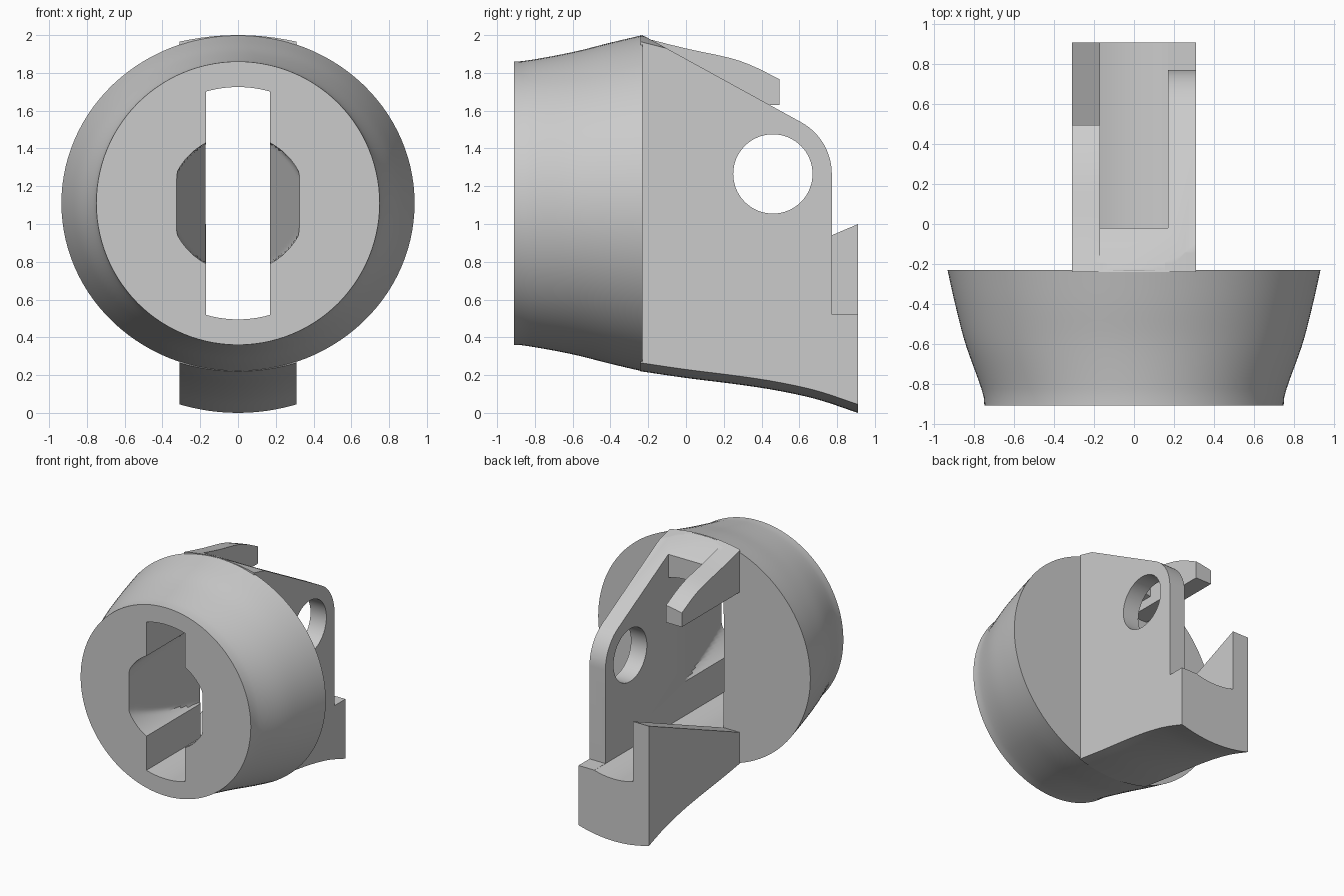
import bpy, bmesh, math

if "Cube" in bpy.data.objects:
    bpy.data.objects.remove(bpy.data.objects["Cube"])

CZ = 1.11          # height of the socket axis
HALF = 0.31        # half width of the rear arm
SLOT = 0.17        # half width of the slot

grey = bpy.data.materials.new("light_grey")
grey.diffuse_color = (0.6, 0.6, 0.6, 1)
grey.use_nodes = True
grey.node_tree.nodes["Principled BSDF"].inputs["Base Color"].default_value = grey.diffuse_color


def loft(name, rings):
    """Closed solid through rings of equal point count."""
    bm = bmesh.new()
    vs = [[bm.verts.new(p) for p in r] for r in rings]
    n = len(vs[0])
    for a, b in zip(vs, vs[1:]):
        for i in range(n):
            j = (i + 1) % n
            bm.faces.new((a[i], a[j], b[j], b[i]))
    bm.faces.new(vs[0])
    bm.faces.new(vs[-1])
    bmesh.ops.recalc_face_normals(bm, faces=bm.faces)
    me = bpy.data.meshes.new(name)
    bm.to_mesh(me)
    bm.free()
    me.materials.append(grey)
    ob = bpy.data.objects.new(name, me)
    bpy.context.collection.objects.link(ob)
    return ob


def side_prism(name, x0, x1, pts):
    """Side profile (y, z) extruded across x."""
    return loft(name, [[(x, y, z) for y, z in pts] for x in (x0, x1)])


def boolean(ob, tool, op='DIFFERENCE'):
    m = ob.modifiers.new("bool", 'BOOLEAN')
    m.operation, m.solver, m.object = op, 'EXACT', tool
    bpy.context.view_layer.objects.active = ob
    bpy.ops.object.modifier_apply(modifier=m.name)
    tool.hide_render = True
    bpy.data.objects.remove(tool)


def smooth_interp(table, y):
    """Smooth curve through (position, value) pairs."""
    k = 0
    while k < len(table) - 2 and y > table[k + 1][0]:
        k += 1
    (ya, a), (yb, b) = table[k], table[k + 1]

    def slope(i):
        p, q = table[max(i - 1, 0)], table[min(i + 1, len(table) - 1)]
        return (q[1] - p[1]) / (q[0] - p[0]) * (yb - ya)
    t = (y - ya) / (yb - ya)
    return ((2*t**3 - 3*t**2 + 1) * a + (t**3 - 2*t**2 + t) * slope(k)
            + (3*t**2 - 2*t**3) * b + (t**3 - t**2) * slope(k + 1))


# Flared socket body, slightly wider than tall at the rear
WIDE = [(-.91, .75), (-.85, .757), (-.6, .845), (-.4, .897), (-.23, .935)]
TALL = [(-.91, .75), (-.85, .754), (-.6, .80), (-.4, .85), (-.23, .89)]
rings = []
for k in range(17):
    y = -.91 + .68 * k / 16
    w, h = smooth_interp(WIDE, y), smooth_interp(TALL, y)
    rings.append([(w * math.cos(t), y, CZ + h * math.sin(t))
                  for t in (2 * math.pi * i / 112 for i in range(112))])
body = loft("socket_body", rings)

# Rear arm with crowned top and bottom
TOP = [(-.24, 2.0), (0, 1.94), (.25, 1.885), (.37, 1.84), (.5, 1.775), (.91, 1.6)]
BOTTOM = [(-.24, .22), (0, .185), (.3, .147), (.5, .115), (.7, .07), (.91, 0)]
rings = []
for k in range(25):
    y = -.24 + 1.15 * k / 24
    zt, zb = smooth_interp(TOP, y), smooth_interp(BOTTOM, y)
    u = [i / 6 - 1 for i in range(13)]
    rings.append([(HALF * a, y, zb + .045 * a * a) for a in u]
                 + [(HALF * a, y, zt - .035 * a * a) for a in reversed(u)])
arm = loft("rear_arm", rings)

# Trim the right cheek: slope, rounded ear, straight rear edge, low step
ear = [(.46 + .312 * math.cos(t), 1.265 + .312 * math.sin(t))
       for t in (math.radians(62 * (1 - i / 12)) for i in range(13))]
boolean(arm, side_prism("cheek_trim", -SLOT, .5,
        [(-.3, 3), (-.3, 2.037), (-.23, 2.0)] + ear
        + [(.772, .52), (1.1, .52), (1.1, 3)]))

# Open the left cheek: upper prong and lower wedge remain
boolean(arm, side_prism("window_cut", -.5, -SLOT,
        [(-.3, .485), (1.1, 1.08), (1.1, 3), (.495, 3), (.495, 1.63), (-.3, 1.63)]))

# Open the top of the slot behind the bridge
boolean(arm, side_prism("slot_opening", -SLOT, SLOT,
        [(-.02, 1.0), (1.1, 1.0), (1.1, 3), (-.02, 3)]))

# Pin hole through the right cheek
boolean(arm, side_prism("pin_hole", .1, .5,
        [(.46 + .21 * math.cos(t), 1.265 + .21 * math.sin(t))
         for t in (2 * math.pi * i / 64 for i in range(64))]))

boolean(body, arm, 'UNION')

# Through slot with rounded ends
arc = [(x, math.sqrt(.615**2 - x * x)) for x in (SLOT * (i / 6 - 1) for i in range(13))]
section = [(x, CZ - h) for x, h in arc] + [(x, CZ + h) for x, h in reversed(arc)]
boolean(body, loft("through_slot", [[(x, y, z) for x, z in section] for y in (-1.2, 1.2)]))

# Tapered round recess crossing the slot
rings = []
for k in range(15):
    y = -.96 + .84 * k / 14
    w = .325 - .155 * (y + .91) / .69
    rings.append([(max(-w, min(w, .362 * math.cos(t))), y, CZ + .362 * math.sin(t))
                  for t in (2 * math.pi * (i + .5) / 96 for i in range(96))])
boolean(body, loft("cross_recess", rings))

# Smooth curved faces, keep crisp edges
bpy.ops.object.select_all(action='DESELECT')
body.select_set(True)
bpy.context.view_layer.objects.active = body
bpy.ops.object.shade_smooth_by_angle(angle=math.radians(25))
